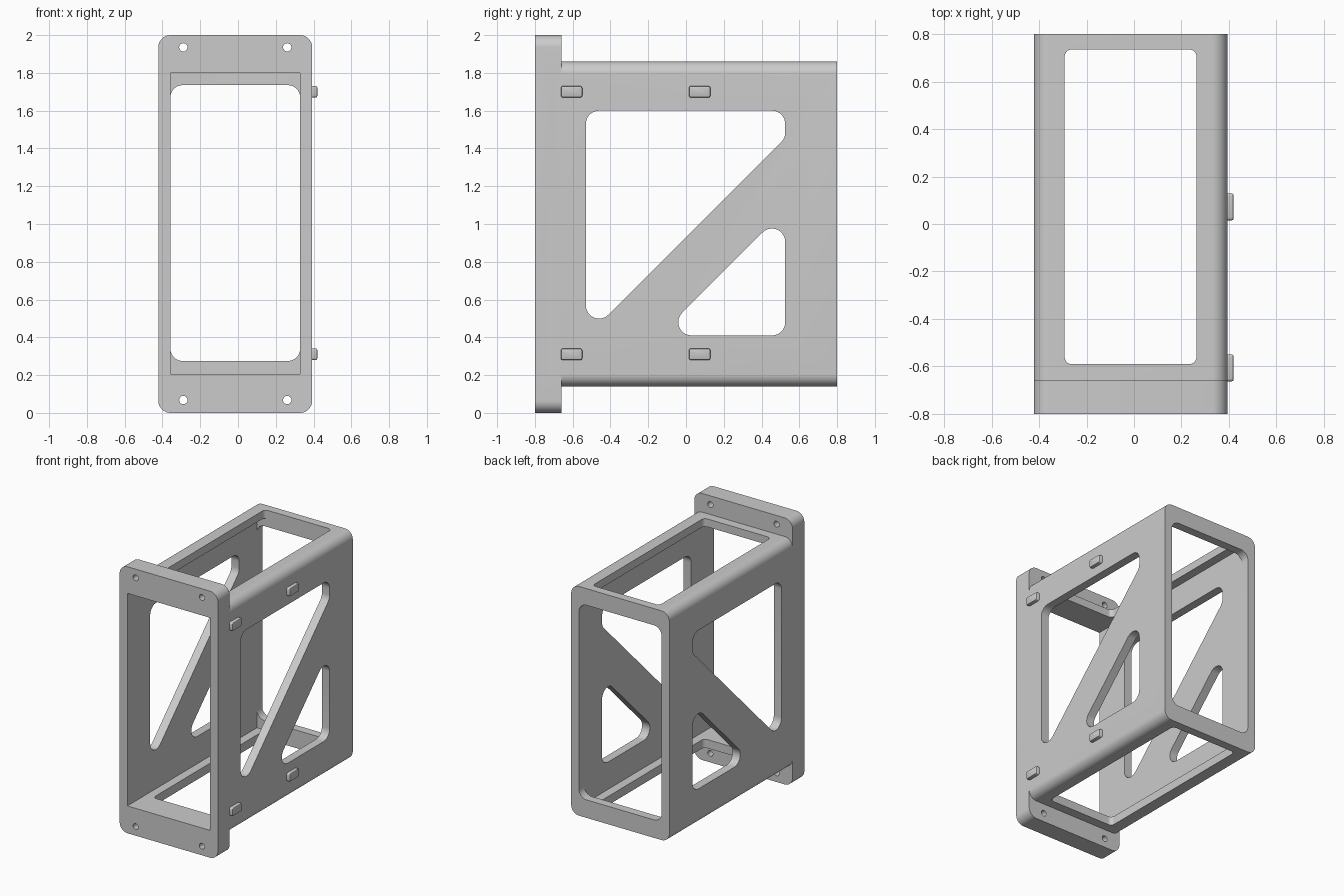
import bpy, bmesh, math
from mathutils import Vector

if "Cube" in bpy.data.objects:
    bpy.data.objects.remove(bpy.data.objects["Cube"])

X0, X1 = -0.422, 0.393          # outer side faces
XC = (X0 + X1) / 2


def rounded(points, r, seg=10):
    """Replace each corner of a convex profile with a tangent arc."""
    if r == 0:
        return [Vector(p) for p in points]
    out, n = [], len(points)
    for i in range(n):
        p = Vector(points[i])
        a = (Vector(points[i - 1]) - p).normalized()
        b = (Vector(points[(i + 1) % n]) - p).normalized()
        half = a.angle(b) / 2
        c = p + (a + b).normalized() * (r / math.sin(half))
        t0 = p + a * (r / math.tan(half)) - c
        t1 = p + b * (r / math.tan(half)) - c
        sweep = math.pi - 2 * half
        for k in range(seg + 1):
            t = k / seg
            out.append(c + (t0 * math.sin((1 - t) * sweep) + t1 * math.sin(t * sweep)) / math.sin(sweep))
    return out


def rect(u0, u1, v0, v1):
    return [(u0, v0), (u1, v0), (u1, v1), (u0, v1)]


def prism(name, profile, axis, lo, hi):
    """Extrude a 2D profile along x (y,z), y (x,z) or z (x,y)."""
    place = {'x': lambda p, d: (d, p[0], p[1]),
             'y': lambda p, d: (p[0], d, p[1]),
             'z': lambda p, d: (p[0], p[1], d)}[axis]
    bm = bmesh.new()
    low = [bm.verts.new(place(p, lo)) for p in profile]
    high = [bm.verts.new(place(p, hi)) for p in profile]
    bm.faces.new(low)
    bm.faces.new(high)
    n = len(low)
    for i in range(n):
        j = (i + 1) % n
        bm.faces.new((low[i], low[j], high[j], high[i]))
    bmesh.ops.recalc_face_normals(bm, faces=bm.faces)
    me = bpy.data.meshes.new(name)
    bm.to_mesh(me)
    bm.free()
    ob = bpy.data.objects.new(name, me)
    bpy.context.collection.objects.link(ob)
    return ob


def combine(target, tool, operation='DIFFERENCE'):
    """Apply a boolean and throw the tool away."""
    mod = target.modifiers.new("bool", 'BOOLEAN')
    mod.object, mod.operation, mod.solver = tool, operation, 'EXACT'
    bpy.context.view_layer.objects.active = target
    bpy.ops.object.modifier_apply(modifier=mod.name)
    bpy.data.objects.remove(tool)


def smooth(ob):
    bpy.ops.object.select_all(action='DESELECT')
    ob.select_set(True)
    bpy.context.view_layer.objects.active = ob
    bpy.ops.object.shade_smooth_by_angle(angle=math.radians(30))


# Housing: rounded tube body joined to the taller front flange
housing = prism("housing", rounded(rect(X0, X1, 0.14, 1.86), 0.065), 'y', -0.70, 0.80)
flange = prism("flange", rounded(rect(X0, X1, 0, 2), 0.065), 'y', -0.80, -0.66)
combine(housing, flange, 'UNION')

# Main cavity open to the front, and the rounded opening in the back wall
combine(housing, prism("cavity", rounded(rect(-0.358, 0.329, 0.205, 1.80), 0), 'y', -0.9, 0.735))
combine(housing, prism("back_opening", rounded(rect(-0.358, 0.329, 0.275, 1.735), 0.065), 'y', 0.6, 0.9))

# Windows through top and bottom
combine(housing, prism("top_opening", rounded(rect(-0.292, 0.263, -0.59, 0.735), 0.03), 'z', 0.1, 1.9))

# Windows through both sides, leaving a diagonal brace
upper = [(-0.53, 0.40), (0.525, 1.455), (0.525, 1.60), (-0.53, 1.60)]
lower = [(-0.14, 0.41), (0.525, 0.41), (0.525, 1.075)]
for name, pts in (("upper_window", upper), ("lower_window", lower)):
    combine(housing, prism(name, rounded(pts, 0.07), 'x', -0.6, 0.6))

# Screw holes in the flange
for sx in (-1, 1):
    for z in (0.068, 1.935):
        cx = XC + sx * 0.275
        circle = [(cx + 0.022 * math.cos(a), z + 0.022 * math.sin(a))
                  for a in (2 * math.pi * k / 24 for k in range(24))]
        combine(housing, prism("screw_hole", circle, 'y', -0.9, -0.6))
smooth(housing)

# Small locating nubs on the right side
for y in (-0.606, 0.072):
    for z in (0.31, 1.70):
        nub = prism("locating_nub", rounded(rect(y - 0.057, y + 0.057, z - 0.031, z + 0.031), 0.012, 4),
                    'x', X1 - 0.02, 0.42)
        bm = bmesh.new()
        bm.from_mesh(nub.data)
        rim = [e for e in bm.edges if all(v.co.x > 0.419 for v in e.verts)]
        bmesh.ops.bevel(bm, geom=rim, offset=0.009, segments=2, affect='EDGES', profile=0.5)
        bm.to_mesh(nub.data)
        bm.free()
        smooth(nub)
